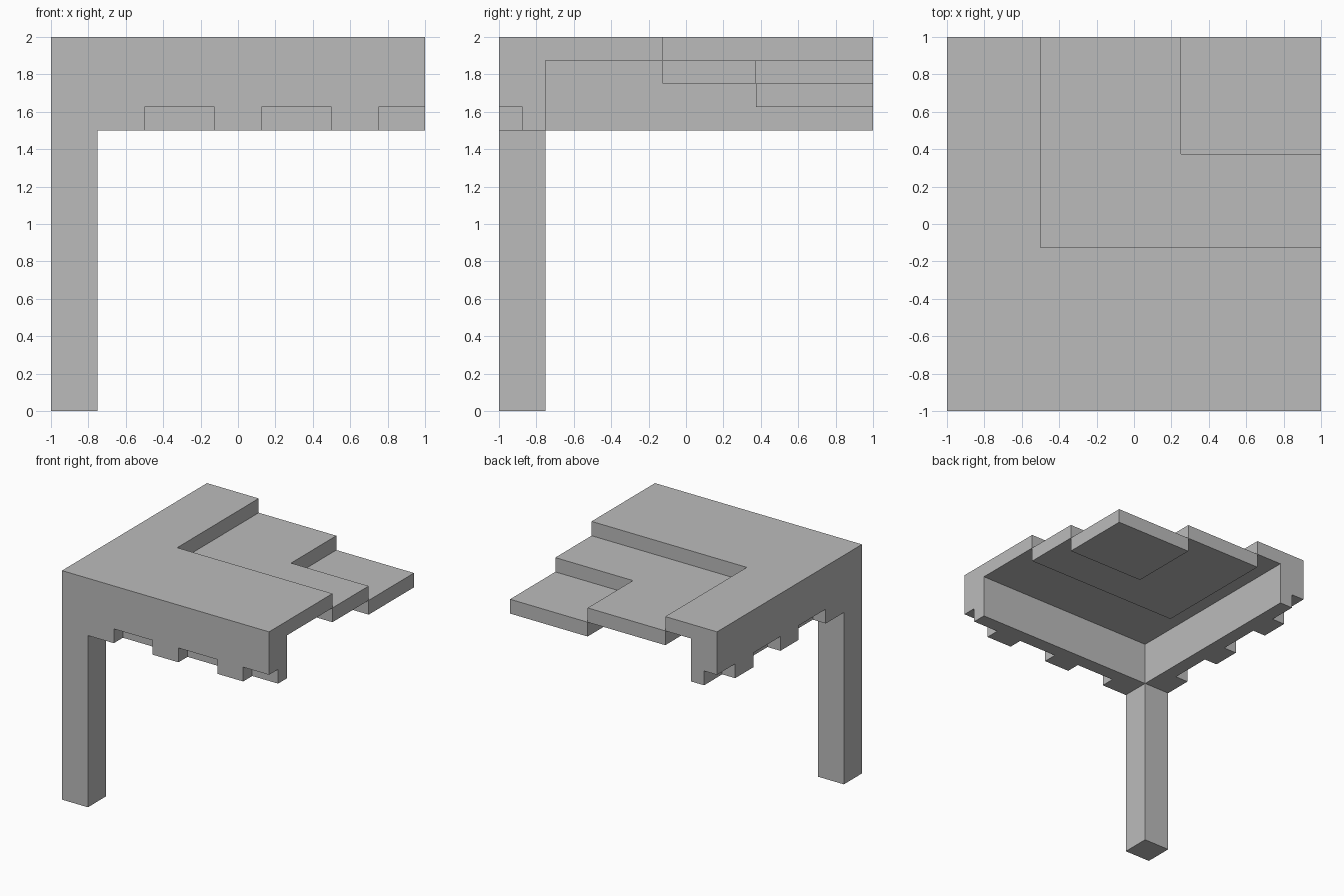
import bpy
import bmesh
from mathutils import Matrix, Vector

cube = bpy.data.objects.get("Cube")
if cube:
    bpy.data.objects.remove(cube, do_unlink=True)

grey = bpy.data.materials.new("plain_grey")
grey.use_nodes = True
grey.diffuse_color = (0.5, 0.5, 0.5, 1)
grey.node_tree.nodes["Principled BSDF"].inputs["Base Color"].default_value = grey.diffuse_color

MIRROR = Matrix(((0, 1, 0), (1, 0, 0), (0, 0, 1)))  # swaps x and y


def prism(name, outline, z0, z1):
    """Extrude a flat x/y outline from z0 to z1."""
    bm = bmesh.new()
    face = bm.faces.new([bm.verts.new((x, y, z0)) for x, y in outline])
    up = bmesh.ops.extrude_face_region(bm, geom=[face])["geom"]
    verts = [v for v in up if isinstance(v, bmesh.types.BMVert)]
    bmesh.ops.translate(bm, verts=verts, vec=(0, 0, z1 - z0))
    return finish(name, bm)


def valance(name, profile, y0, y1, swap):
    """Extrude an x/z profile from y0 to y1, along the front or the side."""
    bm = bmesh.new()
    face = bm.faces.new([bm.verts.new((x, y0, z)) for x, z in profile])
    back = bmesh.ops.extrude_face_region(bm, geom=[face])["geom"]
    verts = [v for v in back if isinstance(v, bmesh.types.BMVert)]
    bmesh.ops.translate(bm, verts=verts, vec=(0, y1 - y0, 0))
    if swap:
        for v in bm.verts:
            v.co = MIRROR @ Vector(v.co)
    return finish(name, bm)


def finish(name, bm):
    bmesh.ops.recalc_face_normals(bm, faces=bm.faces)
    mesh = bpy.data.meshes.new(name)
    bm.to_mesh(mesh)
    bm.free()
    mesh.materials.append(grey)
    obj = bpy.data.objects.new(name, mesh)
    bpy.context.collection.objects.link(obj)
    return obj


def l_shape(x0, y0, x1, y1):
    """Corner outline open towards the +x, +y corner."""
    return [(x0, y0), (1, y0), (1, y1), (x1, y1), (x1, 1), (x0, 1)]


# Stepped top: three slabs, each one slab thickness lower
STEP = 0.125
prism("upper_slab", l_shape(-1, -1, -0.5, -STEP), 2 - STEP, 2)
prism("middle_slab", l_shape(-0.5, -STEP, 0.25, 0.375), 2 - 2 * STEP, 2 - STEP)
prism("lower_slab", [(0.25, 0.375), (1, 0.375), (1, 1), (0.25, 1)], 2 - 3 * STEP, 2 - 2 * STEP)

# Corner leg
prism("leg", [(-1, -1), (-0.75, -1), (-0.75, -0.75), (-1, -0.75)], 0, 2 - STEP)

# Edge bands: a straight inner layer and a notched outer layer
LOW, HIGH, TOP = 1.5, 1.625, 2 - STEP
notched = [(-0.75, TOP), (-0.75, LOW)]
for start, end in ((-0.5, -0.125), (0.125, 0.5)):
    notched += [(start, LOW), (start, HIGH), (end, HIGH), (end, LOW)]
notched += [(0.75, LOW), (0.75, HIGH), (1, HIGH), (1, TOP)]
straight = [(-0.75, TOP), (-0.75, LOW), (1, LOW), (1, TOP)]
for side, swap in (("front", False), ("side", True)):
    valance(side + "_outer_band", notched, -1, -0.875, swap)
    valance(side + "_inner_band", straight, -0.875, -0.75, swap)
